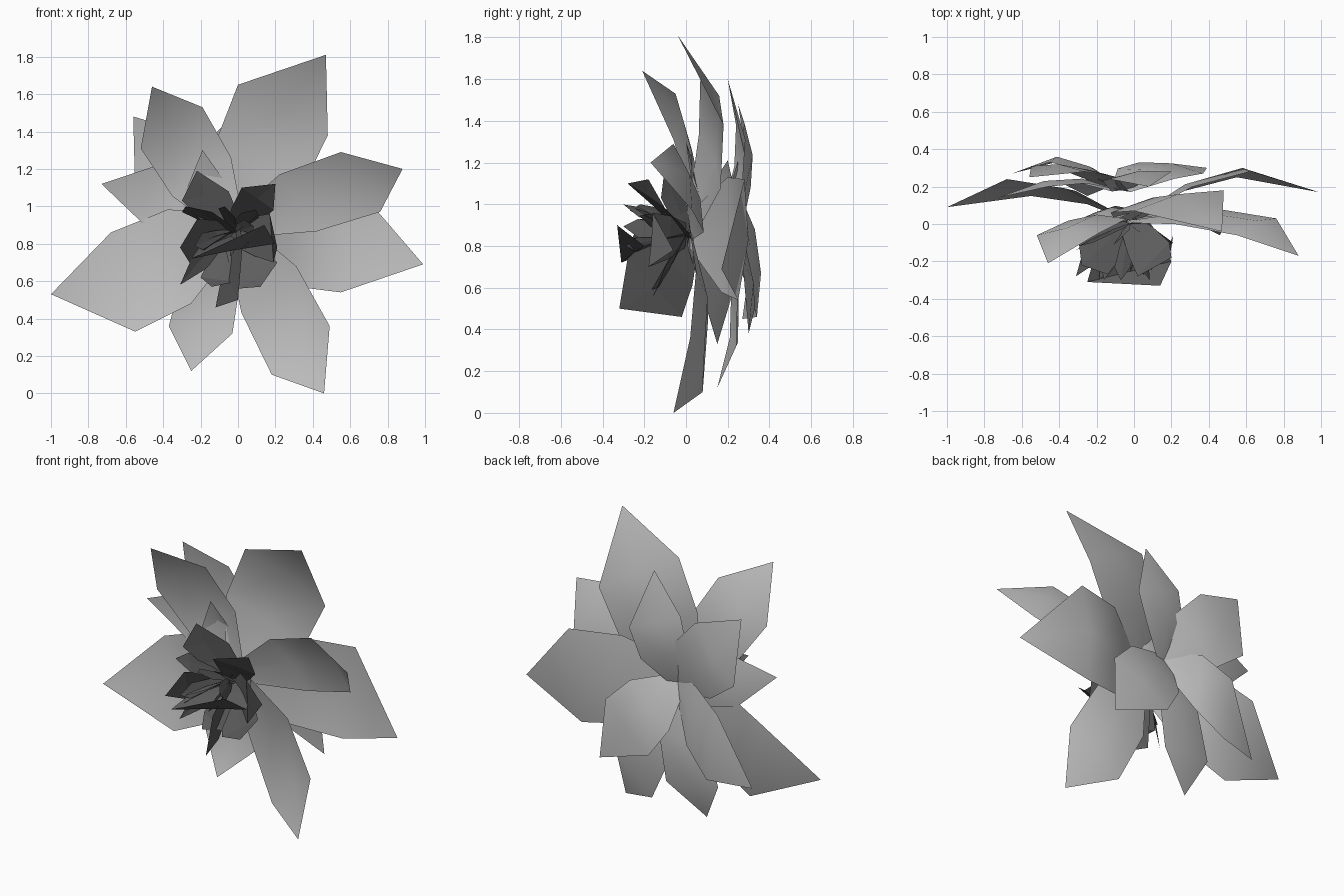
import bpy
import bmesh
import random
from mathutils import Vector

if "Cube" in bpy.data.objects:
    bpy.data.objects.remove(bpy.data.objects["Cube"], do_unlink=True)


def material(name, grey):
    mat = bpy.data.materials.new(name)
    mat.use_nodes = True
    colour = (grey, grey, grey, 1)
    mat.diffuse_color = colour
    mat.node_tree.nodes["Principled BSDF"].inputs["Base Color"].default_value = colour
    return mat


pale = material("pale grey petal", 0.52)
dark = material("dark grey heart", 0.11)


def petal(name, base, points, mat, cup, neck, waist, smooth=True):
    """Cupped sheet: narrow neck, waist, two shoulders and a pointed tip."""
    base = Vector(base)
    tip, side_a, side_b = (Vector(points[i:i + 3]) for i in (0, 3, 6))
    middle = (side_a + side_b) / 2
    half = (side_b - side_a) / 2
    back = half.cross(tip - base).normalized()
    if back.y < 0:
        back.negate()
    bm = bmesh.new()
    rows = []
    # Each row: distance along, width, bulge of the middle, bulge of the rim
    for along, width, bend, edge in ((0, neck, 0, 0), (0.5, waist, 1, 0.6), (1, 1, 0.5, 0)):
        centre = base.lerp(middle, along)
        rim = centre + back * cup * edge
        rows.append([bm.verts.new(p) for p in (
            rim - half * width, centre + back * cup * bend, rim + half * width)])
    for lower, upper in zip(rows, rows[1:]):
        for i in range(2):
            bm.faces.new((lower[i], lower[i + 1], upper[i + 1], upper[i]))
    point = bm.verts.new(tip)
    for i in range(2):
        bm.faces.new((rows[-1][i], rows[-1][i + 1], point))
    # Turn the inner face of each petal to the front
    bm.normal_update()
    if sum(f.normal.y * f.calc_area() for f in bm.faces) > 0:
        bmesh.ops.reverse_faces(bm, faces=bm.faces[:])
    for face in bm.faces:
        face.smooth = smooth
    mesh = bpy.data.meshes.new(name)
    bm.to_mesh(mesh)
    bm.free()
    mesh.materials.append(mat)
    obj = bpy.data.objects.new(name, mesh)
    bpy.context.collection.objects.link(obj)
    return obj


# Petals as tip, first shoulder, second shoulder
front_ring = {
    "top_petal": (.47, -.04, 1.81, 0, .07, 1.65, .48, .18, 1.38),
    "upper_right_petal": (-.46, -.21, 1.64, -.52, -.06, 1.31, -.19, -.05, 1.53),
    "upper_left_petal": (.88, -.17, 1.2, .55, -.06, 1.29, .76, .03, .97),
    "bottom_petal": (.46, -.06, 0, .49, .02, .36, .18, .08, .1),
    "side_right_petal": (-1, .09, .53, -.55, .15, .33, -.68, .24, .86),
    "side_left_petal": (.99, .17, .69, .62, .28, 1.12, .55, .25, .54),
    "small_upper_petal": (-.19, 0, 1.3, -.28, .03, 1.08, -.06, .04, 1.12),
}
back_ring = {
    "back_top_petal": (.08, .2, 1.6, -.13, .24, 1.38, .2, .28, 1.24),
    "back_corner_petal": (-.56, .25, 1.48, -.55, .31, 1.08, -.26, .28, 1.39),
    "back_side_petal": (-.73, .14, 1.12, -.5, .21, .9, -.46, .2, 1.21),
    "back_lower_left_petal": (.39, .3, .38, .37, .27, .74, .03, .33, .5),
    "back_lower_right_petal": (-.65, .27, .45, -.38, .34, .46, -.45, .33, .88),
    "back_bottom_petal": (-.25, .15, .12, -.03, .24, .32, -.37, .21, .36),
}
for name, points in front_ring.items():
    petal(name, (-.02, .02, .88), points, pale, 0.07, 0.3, 0.95)
for name, points in back_ring.items():
    petal(name, (-.07, .18, .93), points, pale, 0.05, 0.3, 0.9)

# Dark crumpled leaves of the heart
heart = [
    (-.22, -.1, 1.19, -.3, -.12, 1.03, -.05, -.02, 1.08),
    (.2, -.18, 1.12, .02, -.28, 1.1, .19, -.1, .98),
    (0, -.32, .5, -.12, -.02, .46, .02, -.28, .74),
    (.12, -.15, .57, 0, -.16, .56, .21, -.1, .7),
    (-.14, -.16, .57, -.2, -.05, .62, 0, -.16, .6),
    (-.31, -.28, .78, -.26, -.1, .7, -.22, -.22, .93),
    (.14, -.33, .9, -.25, -.31, .72, .2, -.2, .8),
    (-.28, -.22, 1, -.3, -.06, .97, -.14, -.27, .97),
    (-.31, -.14, .58, -.24, -.1, .74, -.18, -.04, .66),
    (.21, -.06, .78, .17, -.16, .96, .19, -.18, .7),
]
for i, points in enumerate(heart):
    petal(f"heart_leaf_{i + 1}", (-.03, 0, .85), points, dark, 0.01, 0.45, 0.8, False)

# Fine slivers standing up around the middle
rng = random.Random(4)
for i in range(9):
    tip = Vector((rng.uniform(-.25, .13), rng.uniform(-.31, -.2), rng.uniform(.7, 1.02)))
    root = Vector((-.03, -.02, .86))
    side = Vector((rng.uniform(-1, 1), rng.uniform(-.4, .4), rng.uniform(-1, 1))).normalized() * .05
    shoulder = root.lerp(tip, .75)
    points = (*tip, *(shoulder - side), *(shoulder + side))
    petal(f"heart_sliver_{i + 1}", root, points, dark, 0.008, 0.3, 0.8, False)
